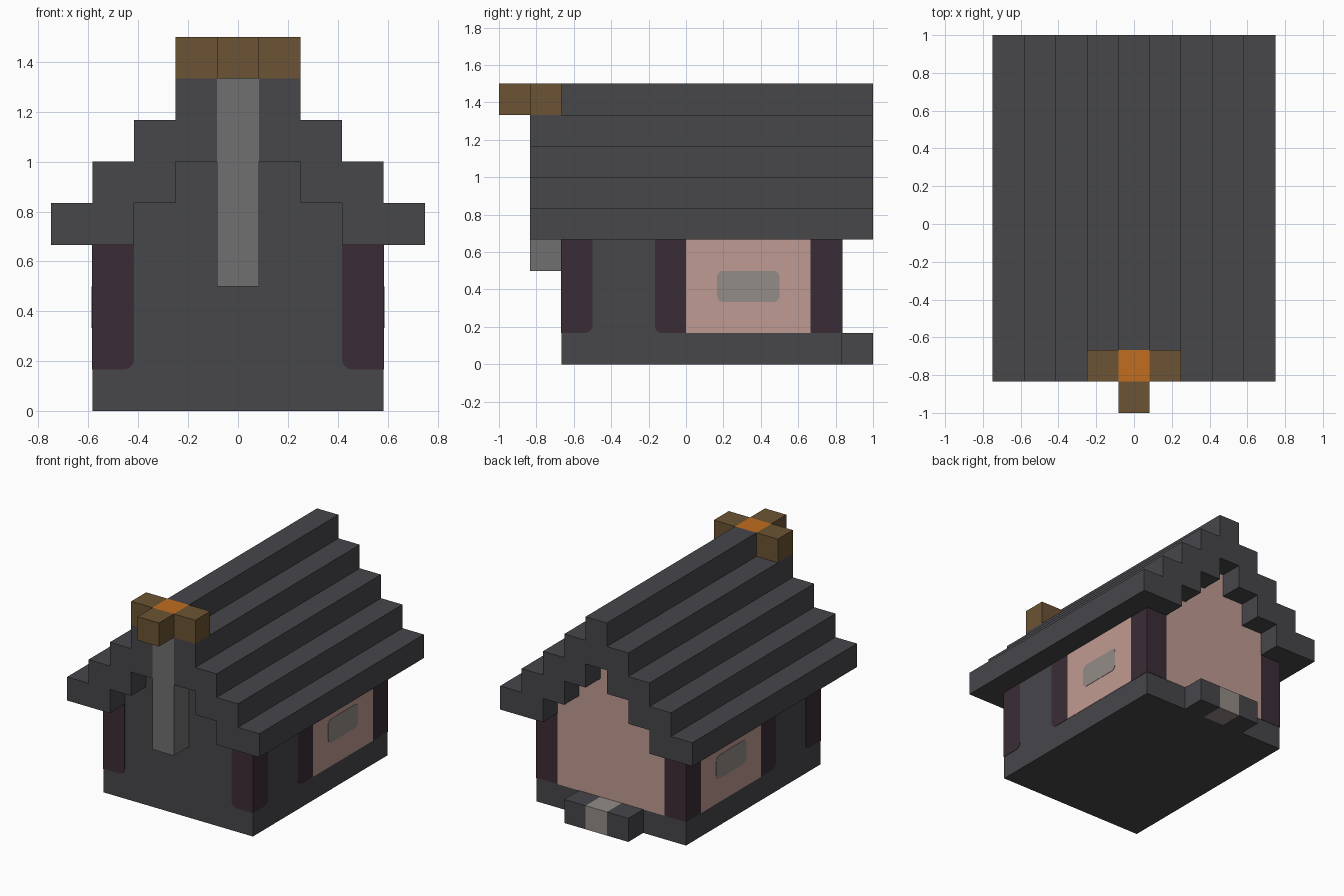
import bpy, bmesh
from math import pi, sin, cos
from mathutils import Vector

U = 1 / 6        # one block
T = 0.015        # plate thickness in blocks

if "Cube" in bpy.data.objects:
    bpy.data.objects.remove(bpy.data.objects["Cube"], do_unlink=True)


def material(name, hex_code):
    srgb = [int(hex_code[i:i + 2], 16) / 255 for i in (0, 2, 4)]
    rgba = [c / 12.92 if c < 0.04 else ((c + 0.055) / 1.055) ** 2.4 for c in srgb] + [1]
    m = bpy.data.materials.new(name)
    m.use_nodes = True
    m.diffuse_color = rgba
    m.node_tree.nodes["Principled BSDF"].inputs["Base Color"].default_value = rgba
    return m


slate = material("dark_slate", "47474b")
plum = material("plum_wood", "3b2c36")
pink = material("pale_pink", "c09b93")
glass = material("warm_grey", "948c88")
stone = material("stone_grey", "707070")
brown = material("brown_wood", "6b5333")
orange = material("orange", "c06d1e")


def prism(name, pts, axis, a, b, mat, mirror=False):
    """Extrude a 2D outline along an axis from a to b (block units)."""
    place = {"x": lambda p, d: (d, p[0], p[1]),
             "y": lambda p, d: (p[0], d, p[1]),
             "z": lambda p, d: (p[0], p[1], d)}[axis]
    bm = bmesh.new()
    face = bm.faces.new([bm.verts.new(Vector(place(p, a)) * U) for p in pts])
    out = bmesh.ops.extrude_face_region(bm, geom=[face])
    shift = Vector(place((0, 0), b - a)) * U
    bmesh.ops.translate(bm, vec=shift, verts=[v for v in out["geom"] if isinstance(v, bmesh.types.BMVert)])
    bmesh.ops.recalc_face_normals(bm, faces=bm.faces)
    me = bpy.data.meshes.new(name)
    bm.to_mesh(me)
    bm.free()
    me.materials.append(mat)
    ob = bpy.data.objects.new(name, me)
    bpy.context.collection.objects.link(ob)
    if mirror:
        ob.modifiers.new("mirror", "MIRROR").use_axis = (True, False, False)
    return ob


def rect(x0, x1, y0, y1, rounded="", r=0.25):
    """Rectangle outline; corners listed in rounded (0-3, from lower left) are arcs."""
    pts = []
    for i, (x, y, sx, sy) in enumerate([(x0, y0, 1, 1), (x1, y0, -1, 1),
                                        (x1, y1, -1, -1), (x0, y1, 1, -1)]):
        if str(i) in rounded:
            for k in range(6):
                t = pi + i * pi / 2 + k * pi / 10
                pts.append((x + sx * r + r * cos(t), y + sy * r + r * sin(t)))
        else:
            pts.append((x, y))
    return pts


def box(name, x0, x1, y0, y1, z0, z1, mat, mirror=False):
    return prism(name, rect(x0, x1, y0, y1), "z", z0, z1, mat, mirror)


def gable(half, bottom):
    """Stepped gable outline, given lower half width and bottom height."""
    right = [(half, bottom)]
    if half > 2.5:
        right += [(half, 4), (2.5, 4)]
    right += [(2.5, 5), (1.5, 5), (1.5, 6), (0.5, 6), (0.5, 7)]
    return right + [(-x, z) for x, z in reversed(right)]


# House body with stepped gables
prism("house_body", gable(3.5, 0), "y", -4, 5, slate)
prism("back_wall", gable(2.5, 1), "y", 5, 5 + T, pink)

# Stepped roof, one slope mirrored, and its ridge
under, over = [], []
for k in range(4):
    inner, outer = max(2.5 - k, 0.5), 4.5 - k
    under += [(inner, 4 + k), (inner, 5 + k)]
    over += [(outer, 4 + k), (outer, 5 + k)]
slope = under[:6] + [(0.5, 8)] + over[::-1]
prism("roof_slope", slope, "y", -5, 6, slate, True)
box("roof_ridge", -0.5, 0.5, -4, 6, 7, 9, slate)

# Corner and side posts
prism("front_post_face", rect(2.5, 3.5 + T, 1, 4, "0"), "y", -4 - T, -4, plum, True)
prism("back_post_face", rect(2.5, 3.5 + T, 1, 4), "y", 5, 5 + T, plum, True)
for name, y0, y1, corners in [("front_post_side", -4, -3, "1"),
                              ("middle_post", -1, 0, "0"),
                              ("back_post_side", 4, 5, "")]:
    prism(name, rect(y0, y1, 1, 4, corners), "x", 3.5, 3.5 + T, plum, True)

# Side wall panels with rounded windows
prism("side_panel", rect(0, 4, 1, 4), "x", 3.5, 3.5 + T, pink, True)
prism("side_window", rect(1, 3, 2, 3, "0123", 0.2), "x", 3.5, 3.5 + 2 * T, glass, True)

# Back doorstep
box("doorstep_side", 0.5, 1.5, 5, 6, 0, 1, slate, True)
box("doorstep_middle", -0.5, 0.5, 5, 6, 0, 1, glass)

# Front pillar and the cross on top of it
box("front_pillar", -0.5, 0.5, -5, -4, 3, 8, stone)
box("cross_centre", -0.5, 0.5, -5, -4, 8, 9, orange)
box("cross_arm", 0.5, 1.5, -5, -4, 8, 9, brown, True)
box("cross_front", -0.5, 0.5, -6, -5, 8, 9, brown)
